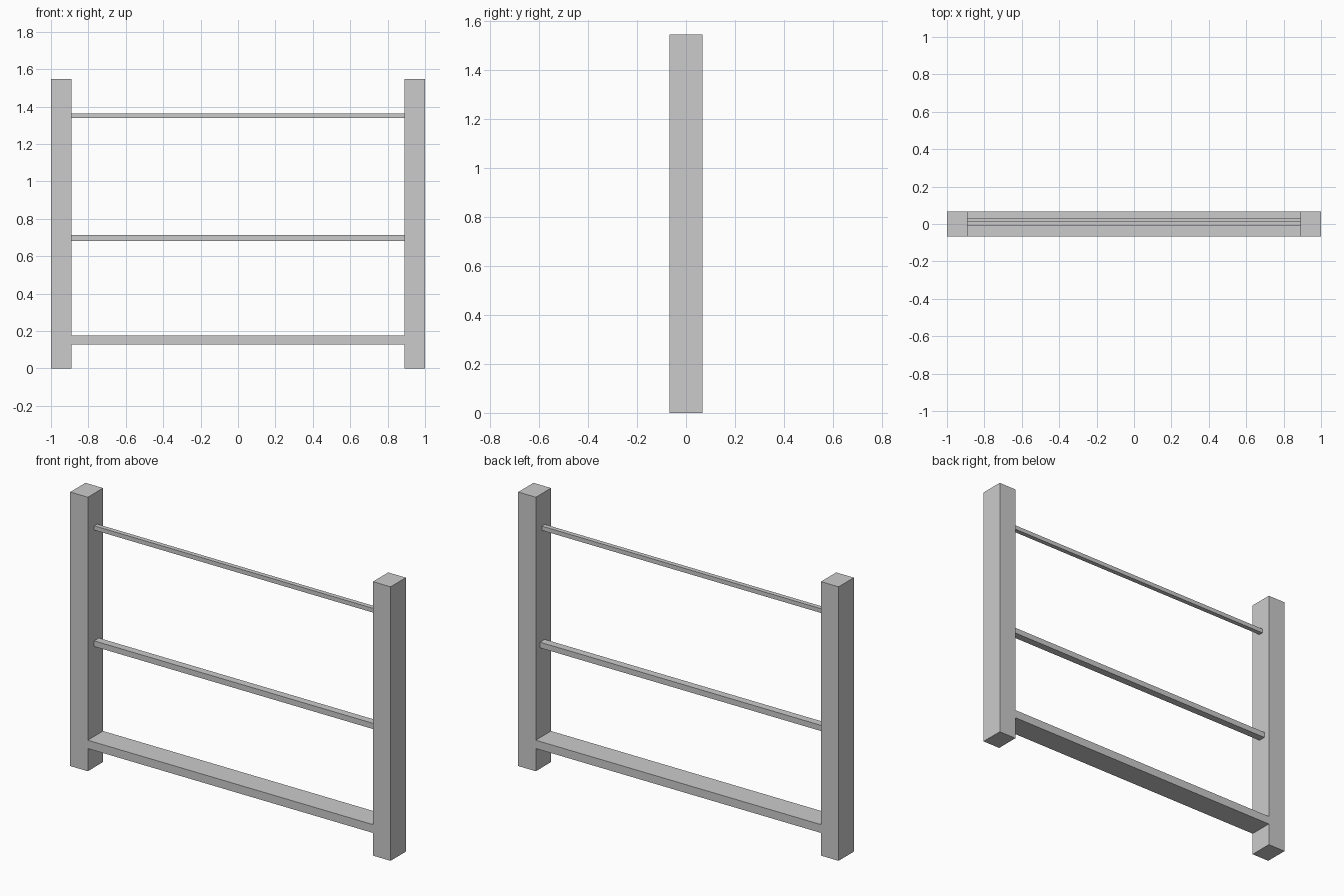
import bpy

if "Cube" in bpy.data.objects:
    bpy.data.objects.remove(bpy.data.objects["Cube"])


def box(name, x, y, z):
    """Box spanning the given (min, max) ranges."""
    bpy.ops.mesh.primitive_cube_add(size=1, location=[sum(r) / 2 for r in (x, y, z)])
    ob = bpy.context.object
    ob.name = name
    ob.scale = [r[1] - r[0] for r in (x, y, z)]
    bpy.ops.object.transform_apply(location=False, rotation=False, scale=True)
    return ob


DEPTH = (-0.068, 0.068)
SPAN = (-0.89, 0.89)

# Upright posts
box("left_post", (-1, -0.89), DEPTH, (0, 1.546))
box("right_post", (0.89, 1), DEPTH, (0, 1.546))

# Wide bottom board and two thin rails
box("bottom_board", SPAN, DEPTH, (0.128, 0.175))
box("middle_rail", SPAN, (-0.011, 0.031), (0.682, 0.714))
box("top_rail", SPAN, (-0.011, 0.015), (1.339, 1.363))
